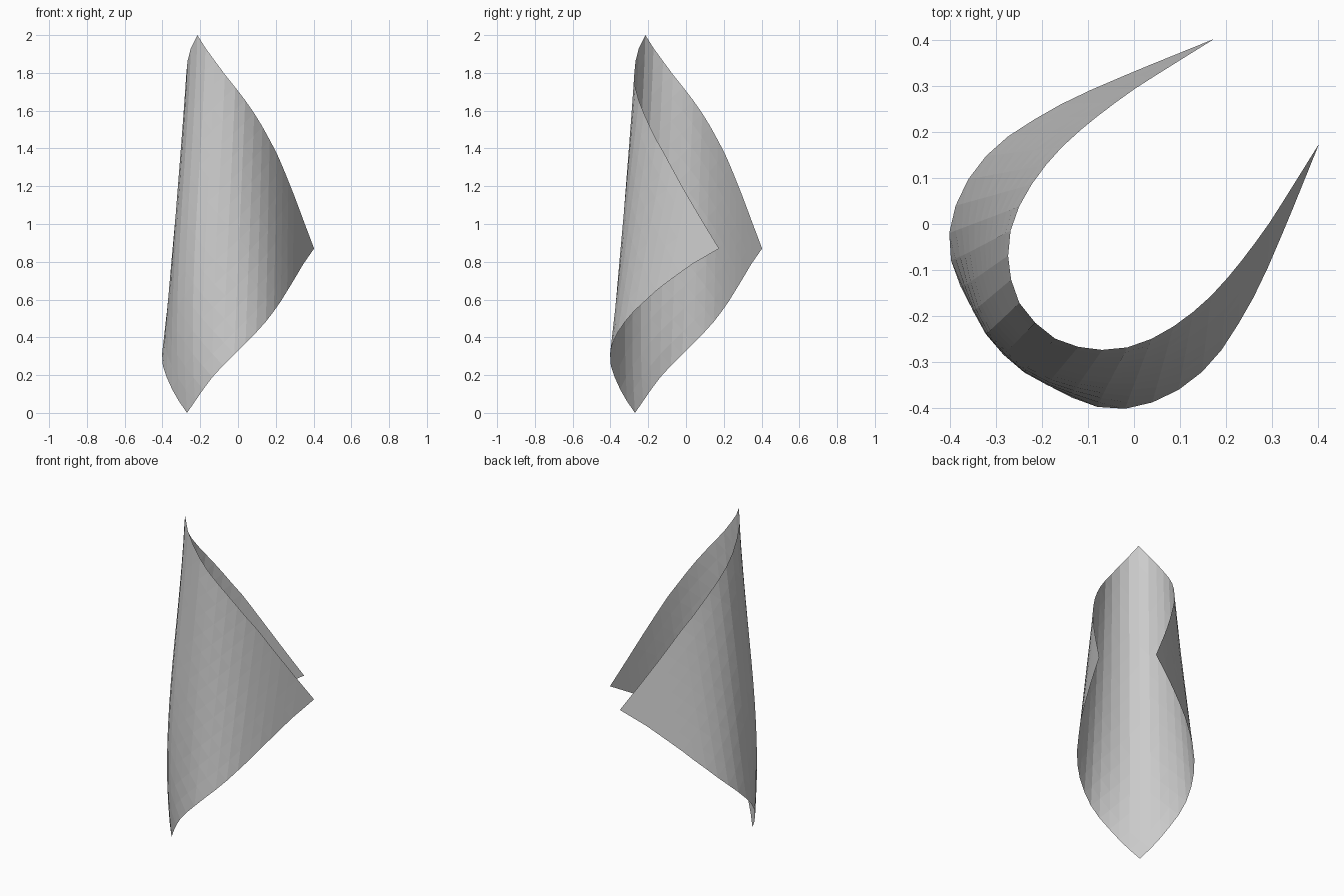
import bpy, bmesh, math
from mathutils import Vector

if "Cube" in bpy.data.objects:
    bpy.data.objects.remove(bpy.data.objects["Cube"])

N = 16  # grid divisions along each edge of the square sheet

# Half of the lower and upper sheet edges, from the spine to the side corner
LOWER = [(-.27, -.27, 0), (-.225, -.315, .065), (-.17, -.36, .145), (-.115, -.388, .215),
         (-.055, -.405, .275), (.005, -.40, .335), (.07, -.378, .40), (.13, -.34, .46),
         (.18, -.29, .525), (.22, -.23, .58), (.26, -.16, .645), (.297, -.083, .705),
         (.345, .032, .787), (.403, .175, .87)]
UPPER = [(-.215, -.215, 2), (-.165, -.255, 1.92), (-.105, -.272, 1.84), (-.05, -.275, 1.765),
         (.005, -.265, 1.70), (.06, -.24, 1.625), (.11, -.207, 1.55), (.16, -.165, 1.46),
         (.21, -.11, 1.365), (.25, -.06, 1.27), (.30, .01, 1.145), (.35, .09, 1.01),
         (.403, .175, .87)]


def resample(points, count):
    """Evenly spaced points along a polyline."""
    pts = [Vector(p) for p in points]
    lengths = [(b - a).length for a, b in zip(pts, pts[1:])]
    step = sum(lengths) / count
    result = []
    for i in range(count):
        d, k = i * step, 0
        while d > lengths[k]:
            d -= lengths[k]
            k += 1
        result.append(pts[k].lerp(pts[k + 1], d / lengths[k]))
    return result + [pts[-1]]


low, high = resample(LOWER, N), resample(UPPER, N)


def sheet_point(u, v):
    k = abs(u - v)
    t = (u + v - k) / (2 * N - 2 * k) if k < N else 0
    p = low[k].lerp(high[k], t)
    # slight outward belly along the spine
    fade = math.cos(min(k / 5, 1) * math.pi / 2) ** 2
    belly = 0.28 * t * (1 - t) ** 2 * fade
    p += Vector((-1, -1, 0)).normalized() * belly
    return p if u >= v else Vector((p.y, p.x, p.z))


# Rolled square sheet standing on one corner
bm = bmesh.new()
grid = [[bm.verts.new(sheet_point(u, v)) for v in range(N + 1)] for u in range(N + 1)]
for u in range(N):
    for v in range(N):
        a, b = grid[u][v], grid[u + 1][v]
        c, d = grid[u + 1][v + 1], grid[u][v + 1]
        bm.faces.new((a, b, c))
        bm.faces.new((a, c, d))
mesh = bpy.data.meshes.new("rolled_sheet")
bm.to_mesh(mesh)
bm.free()
bpy.context.collection.objects.link(bpy.data.objects.new("rolled_sheet", mesh))
